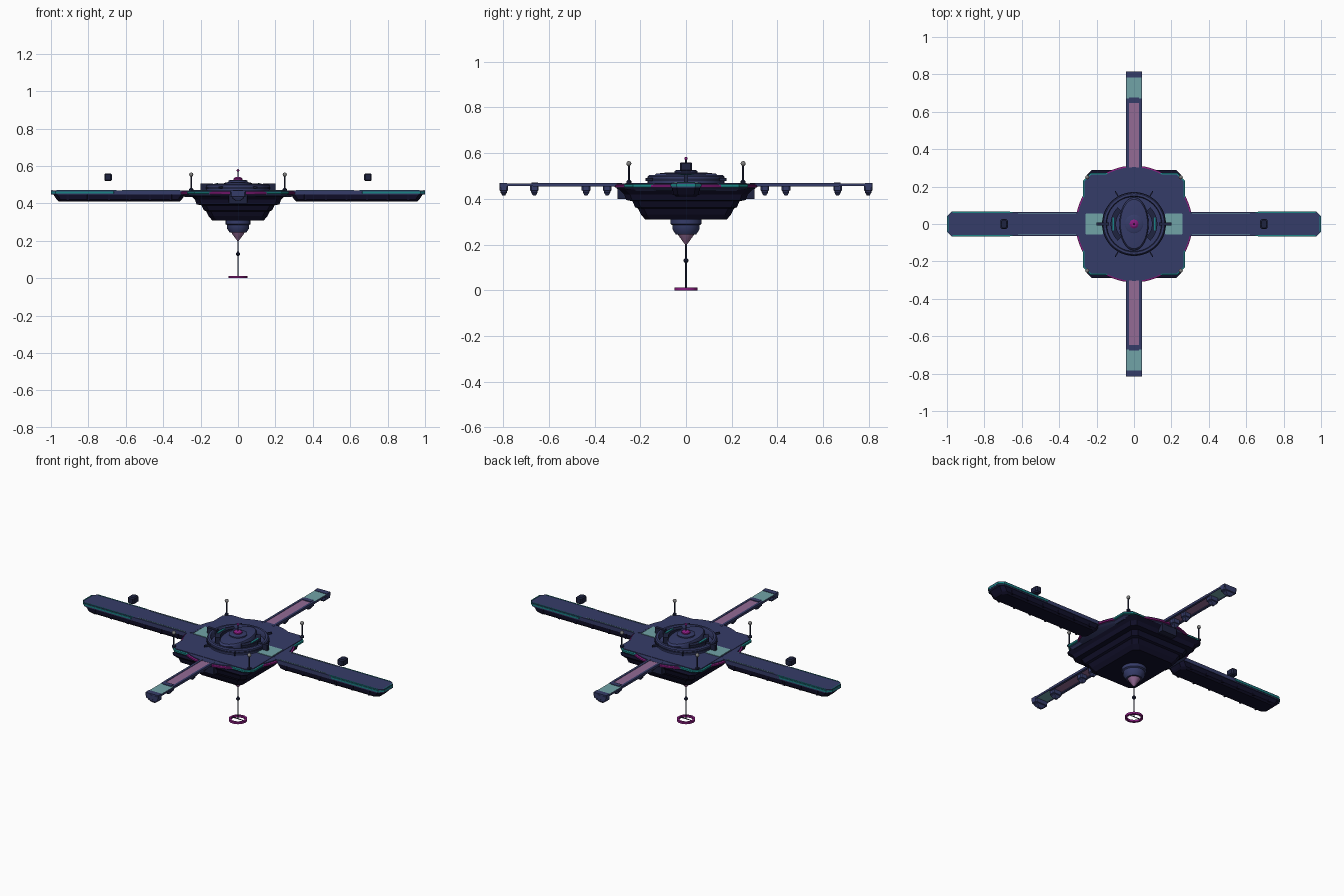
import bpy, bmesh, math
from mathutils import Vector

if "Cube" in bpy.data.objects:
    bpy.data.objects.remove(bpy.data.objects["Cube"], do_unlink=True)


def material(name, r, g, b):
    col = [(c / 255) ** 2.2 for c in (r, g, b)] + [1]
    m = bpy.data.materials.new(name)
    m.use_nodes = True
    m.diffuse_color = col
    m.node_tree.nodes["Principled BSDF"].inputs["Base Color"].default_value = col
    return m


NAVY = material("navy plating", 56, 62, 104)
DARK = material("dark hull", 24, 23, 46)
SLATE = material("slate fittings", 36, 40, 66)
TEAL = material("teal trim", 32, 130, 132)
PALE = material("pale teal panel", 112, 162, 166)
PINK = material("mauve panel", 146, 106, 148)
MAGENTA = material("magenta trim", 138, 34, 128)
GREY = material("grey lamp", 128, 128, 128)


def finish(name, bm, mat, smooth=False):
    bmesh.ops.recalc_face_normals(bm, faces=bm.faces)
    me = bpy.data.meshes.new(name)
    bm.to_mesh(me)
    bm.free()
    ob = bpy.data.objects.new(name, me)
    bpy.context.collection.objects.link(ob)
    me.materials.append(mat)
    if smooth:
        bpy.ops.object.select_all(action="DESELECT")
        ob.select_set(True)
        bpy.context.view_layer.objects.active = ob
        bpy.ops.object.shade_smooth_by_angle(angle=math.radians(35))
    return ob


def loft(name, rings, mat, smooth=False, closed=False):
    """Skin equal-length rings of points; cap the ends or close the loop."""
    bm = bmesh.new()
    loops = [[bm.verts.new(p) for p in ring] for ring in rings]
    pairs = list(zip(loops, loops[1:]))
    if closed:
        pairs.append((loops[-1], loops[0]))
    n = len(loops[0])
    for a, b in pairs:
        for i in range(n):
            j = (i + 1) % n
            bm.faces.new((a[i], a[j], b[j], b[i]))
    if not closed:
        bm.faces.new(loops[0])
        bm.faces.new(loops[-1])
    return finish(name, bm, mat, smooth)


def octo(hx, hy, z, cut, cx=0, cy=0):
    """Rectangle with cut corners."""
    pts = [(hx, hy - cut), (hx - cut, hy), (cut - hx, hy), (-hx, hy - cut),
           (-hx, cut - hy), (cut - hx, -hy), (hx - cut, -hy), (hx, cut - hy)]
    return [Vector((cx + x, cy + y, z)) for x, y in pts]


def oval(rx, ry, z, cx=0, cy=0, n=32):
    return [Vector((cx + rx * math.cos(math.tau * i / n),
                    cy + ry * math.sin(math.tau * i / n), z)) for i in range(n)]


def turned(name, profile, mat, cx=0, cy=0, n=16, closed=False, smooth=True):
    return loft(name, [oval(r, r, z, cx, cy, n) for r, z in profile], mat, smooth, closed)


def slab(name, x0, x1, y0, y1, z0, z1, mat):
    c, d = (x0 + x1) / 2, (y0 + y1) / 2
    hx, hy = abs(x1 - x0) / 2, abs(y1 - y0) / 2
    cut = min(hx, hy) * 0.05
    return loft(name, [octo(hx, hy, z, cut, c, d) for z in (z0, z1)], mat)


def ball(name, r, x, y, z, mat):
    steps = [math.pi * (i + 0.15) / 8.3 for i in range(9)]
    turned(name, [(r * math.sin(a), z - r * math.cos(a)) for a in steps], mat, x, y, 12)


# Central platform: a disc merged with a cut-corner square, each with a coloured rim
turned("platform_disc", [(0.285, 0.435), (0.304, 0.446), (0.304, 0.468)], NAVY, n=64)
loft("platform_square", [octo(h, h, z, 0.035) for h, z in
                         ((0.25, 0.435), (0.264, 0.446), (0.264, 0.47))], NAVY)
turned("disc_rim", [(0.304, 0.449), (0.312, 0.451), (0.312, 0.46), (0.304, 0.463)], MAGENTA, n=64)
loft("square_rim", [octo(h, h, z, 0.04) for h, z in
                    ((0.265, 0.45), (0.272, 0.452), (0.272, 0.462), (0.264, 0.465))], TEAL)

# Stepped hull under the platform
STEPS = ((0.29, 0.44), (0.27, 0.42), (0.262, 0.395), (0.235, 0.39), (0.222, 0.363),
         (0.21, 0.358), (0.197, 0.332), (0.178, 0.309))
loft("stepped_hull", [octo(h - 0.04, h, z, 0.025) for h, z in STEPS], DARK)

# Lower bulb, cone, mast and ring
turned("lower_bulb", [(0.068, 0.312), (0.068, 0.29), (0.06, 0.285), (0.06, 0.268),
                      (0.045, 0.245)], NAVY)
turned("lower_cone", [(0.036, 0.246), (0.03, 0.235), (0.004, 0.2)], PINK)
turned("lower_mast", [(0.004, 0.21), (0.004, 0.01)], SLATE, n=8)
turned("mast_bead", [(0.003, 0.117), (0.011, 0.127), (0.011, 0.133), (0.003, 0.143)], SLATE, n=8)
turned("mast_ring", [(0.05, 0), (0.05, 0.012), (0.038, 0.012), (0.038, 0)], MAGENTA,
       n=32, closed=True, smooth=False)
for side in (-1, 1):
    slab("ring_spoke", 0, side * 0.042, -0.002, 0.002, 0.008, 0.011, SLATE)

# Command deck: outer ring, oval dome and top beacon
turned("deck_ring", [(0.168, 0.468), (0.168, 0.498), (0.162, 0.504), (0.15, 0.504),
                     (0.146, 0.498), (0.146, 0.468)], NAVY, n=48, closed=True)
turned("deck_ring_band", [(0.171, 0.478), (0.171, 0.488), (0.166, 0.488), (0.166, 0.478)],
       SLATE, n=48, closed=True)
loft("deck_dome", [oval(0.078 * s, 0.142 * s, z) for s, z in
                   ((1, 0.468), (1, 0.5), (0.93, 0.51), (0.6, 0.515))], NAVY, True)
turned("dome_cap", [(0.05, 0.51), (0.05, 0.522), (0.042, 0.526)], NAVY)
turned("beacon_base", [(0.024, 0.525), (0.024, 0.533), (0.014, 0.54)], MAGENTA, n=12)
turned("beacon_mast", [(0.004, 0.535), (0.004, 0.575)], SLATE, n=8)
ball("beacon_light", 0.007, 0, 0, 0.576, MAGENTA)

# Curved side consoles, clamps and radial pegs around the dome
for side in (-1, 1):
    rings = []
    for i in range(13):
        a = math.radians(-45 + 7.5 * i)
        d = Vector((side * math.cos(a), math.sin(a), 0))
        rings.append([d * r + Vector((0, 0, z)) for r, z in
                      ((0.096, 0.468), (0.125, 0.468), (0.125, 0.506), (0.096, 0.506))])
    loft("side_console", rings, SLATE)
    slab("console_strip", side * 0.106, side * 0.116, -0.035, 0.035, 0.505, 0.509, TEAL)
    slab("ring_clamp", side * 0.135, side * 0.2, -0.009, 0.009, 0.468, 0.507, SLATE)
    for end in (-1, 1):
        bm = bmesh.new()
        bmesh.ops.create_cube(bm, size=1)
        bmesh.ops.scale(bm, vec=(0.045, 0.006, 0.012), verts=bm.verts)
        peg = finish("ring_peg", bm, SLATE)
        a = math.atan2(end * 0.87, side * 0.5)
        peg.location = (0.18 * math.cos(a), 0.18 * math.sin(a), 0.485)
        peg.rotation_euler.z = a
        # Corner antenna with lamp
        x, y = side * 0.25, end * 0.25
        turned("antenna_foot", [(0.011, 0.468), (0.011, 0.477), (0.006, 0.482)], SLATE, x, y, 8)
        turned("antenna_mast", [(0.004, 0.475), (0.004, 0.55)], SLATE, x, y, 8)
        ball("antenna_lamp", 0.011, x, y, 0.554, GREY)

# Long wide wings to both sides
for s in (-1, 1):
    c, h = s * 0.635, 0.364
    loft("wing_deck", [octo(h, 0.064, z, 0.025, c) for z in (0.447, 0.469)], NAVY)
    loft("wing_underside", [octo(h + e, w, z, 0.02, c) for e, w, z in
                            ((-0.04, 0.045, 0.41), (-0.03, 0.056, 0.42), (-0.012, 0.06, 0.448))], DARK)
    # Trim strip wrapping the outer part of the wing
    loft("wing_edge_trim", [octo(0.18, 0.067, z, 0.025, s * 0.82) for z in (0.454, 0.464)], TEAL)
    for e in (-1, 1):
        slab("wing_line", s * 0.31, s * 0.62, e * 0.054, e * 0.057, 0.468, 0.471, PALE)
        slab("wing_tip_line", s * 0.65, s * 0.97, e * 0.059, e * 0.064, 0.466, 0.4705, TEAL)
    slab("wing_tip_end", s * 0.992, s * 0.998, -0.04, 0.04, 0.466, 0.4705, TEAL)
    for k in range(6):
        x = s * (0.36 + k * 0.11)
        slab("wing_rib", x - 0.006, x + 0.006, -0.061, 0.061, 0.416, 0.448, DARK)
    slab("landing_panel", s * 0.165, s * 0.26, -0.055, 0.055, 0.469, 0.473, PALE)
    # Hovering pod above the wing
    loft("hover_pod", [octo(0.02 - e, 0.027 - e, z, 0.007, s * 0.695) for e, z in
                       ((0.006, 0.52), (0, 0.526), (0, 0.554), (0.006, 0.56))], SLATE)

# Narrow piers to front and back
for s in (-1, 1):
    for e in (-1, 1):
        slab("pier_rail", e * 0.028, e * 0.042, s * 0.28, s * 0.67, 0.455, 0.469, NAVY)
        slab("pier_side", e * 0.038, e * 0.042, s * 0.66, s * 0.8, 0.456, 0.467, NAVY)
    slab("pier_mauve_panel", -0.029, 0.029, s * 0.285, s * 0.655, 0.46, 0.467, PINK)
    slab("pier_teal_panel", -0.041, 0.041, s * 0.665, s * 0.785, 0.46, 0.468, PALE)
    slab("pier_crossbar", -0.028, 0.028, s * 0.648, s * 0.676, 0.452, 0.471, NAVY)
    slab("pier_end", -0.042, 0.042, s * 0.782, s * 0.815, 0.45, 0.47, NAVY)
    for y, w in ((0.797, 0.042), (0.663, 0.03), (0.437, 0.024), (0.345, 0.024)):
        loft("pier_bollard", [octo(w * k, 0.019 * k, z, 0.006 * k, 0, s * y) for k, z in
                              ((0.3, 0.414), (0.75, 0.428), (0.75, 0.434),
                               (1, 0.437), (1, 0.462))], NAVY)
    slab("pier_root", -0.05, 0.05, s * 0.25, s * 0.3, 0.4, 0.445, SLATE)
